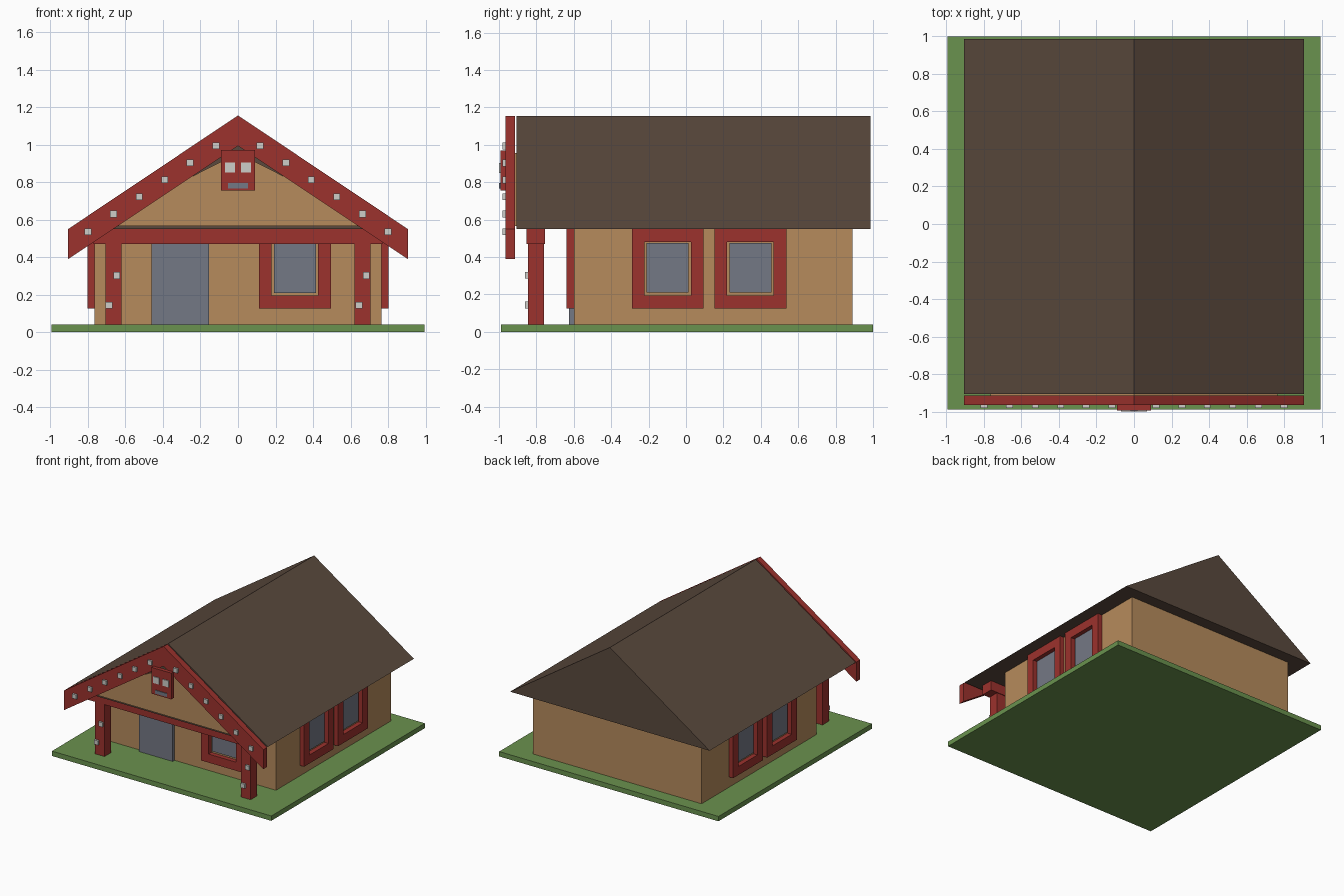
import bpy, bmesh, math
from mathutils import Matrix, Vector

if "Cube" in bpy.data.objects:
    bpy.data.objects.remove(bpy.data.objects["Cube"])


def material(name, r, g, b):
    def lin(c):
        c /= 255
        return c / 12.92 if c <= 0.04045 else ((c + 0.055) / 1.055) ** 2.4
    m = bpy.data.materials.new(name)
    m.diffuse_color = (lin(r), lin(g), lin(b), 1)
    m.use_nodes = True
    m.node_tree.nodes["Principled BSDF"].inputs["Base Color"].default_value = m.diffuse_color
    return m


GRASS = material("grass green", 106, 146, 78)
TAN = material("wall tan", 182, 139, 92)
RED = material("carved red", 156, 50, 45)
BROWN = material("roof brown", 90, 73, 61)
GLASS = material("glass grey", 116, 120, 133)
SHELL = material("shell white", 205, 205, 200)


def extrude_faces(name, mat, verts, faces, y0, y1, matrix=Matrix()):
    """Extrude flat faces drawn in x,z from y0 to y1."""
    bm = bmesh.new()
    vs = [bm.verts.new((x, y0, z)) for x, z in verts]
    fs = [bm.faces.new([vs[i] for i in f]) for f in faces]
    ext = bmesh.ops.extrude_face_region(bm, geom=fs, use_keep_orig=True)
    for v in ext["geom"]:
        if isinstance(v, bmesh.types.BMVert):
            v.co.y = y1
    bmesh.ops.recalc_face_normals(bm, faces=bm.faces[:])
    bm.transform(matrix)
    me = bpy.data.meshes.new(name)
    bm.to_mesh(me)
    bm.free()
    me.materials.append(mat)
    ob = bpy.data.objects.new(name, me)
    bpy.context.collection.objects.link(ob)
    return ob


def prism(name, mat, pts, y0, y1, matrix=Matrix()):
    return extrude_faces(name, mat, pts, [range(len(pts))], y0, y1, matrix)


def box(name, mat, x0, x1, y0, y1, z0, z1, matrix=Matrix()):
    pts = [(x0, z0), (x1, z0), (x1, z1), (x0, z1)]
    return prism(name, mat, pts, y0, y1, matrix)


def stud(name, x, y, z):
    h = 0.018
    box(name, SHELL, x - h, x + h, y - 0.016, y, z - h, z + h)


def window(name, origin, angle):
    """Red frame and glass, standing out toward local -y."""
    m = Matrix.Translation(Vector(origin)) @ Matrix.Rotation(angle, 4, 'Z')
    a, b = 0.192, 0.124
    ring = [(-a, 0.125), (a, 0.125), (a, 0.55), (-a, 0.55),
            (-b, 0.195), (b, 0.195), (b, 0.48), (-b, 0.48)]
    quads = [(i, (i + 1) % 4, (i + 1) % 4 + 4, i + 4) for i in range(4)]
    extrude_faces(name + "_frame", RED, ring, quads, -0.038, 0.0, m)
    box(name + "_glass", GLASS, -0.112, 0.112, -0.009, 0.0, 0.21, 0.475, m)


# Ground slab and walls
box("lawn", GRASS, -0.995, 0.995, -0.99, 1.0, 0, 0.04)
box("walls", TAN, -0.765, 0.765, -0.60, 0.89, 0.04, 0.55)

# Solid gable roof and front gable panel
prism("roof", BROWN, [(-0.905, 0.55), (0.905, 0.55), (0, 1.155)], -0.905, 0.987)
prism("gable_panel", TAN, [(-0.765, 0.565), (0.765, 0.565), (0, 0.955)], -0.915, -0.905)

# Bargeboards as one chevron
prism("bargeboards", RED, [(-0.905, 0.39), (0, 0.993), (0.905, 0.39),
                           (0.905, 0.55), (0, 1.155), (-0.905, 0.55)], -0.965, -0.915)

# Porch beam, posts and shell studs
box("porch_beam", RED, -0.77, 0.77, -0.852, -0.755, 0.47, 0.55)
for side, s in (("left", -1), ("right", 1)):
    box(side + "_post", RED, s * 0.663 - 0.043, s * 0.663 + 0.043, -0.845, -0.76, 0.04, 0.47)
    for i, (x, z) in enumerate(((0.8, 0.535), (0.663, 0.63), (0.527, 0.722),
                                (0.39, 0.812), (0.256, 0.903), (0.117, 0.994))):
        stud(f"{side}_board_stud_{i}", s * x, -0.965, z)
for x, z in ((-0.646, 0.302), (-0.687, 0.143), (0.684, 0.302), (0.645, 0.143)):
    stud("post_stud", x, -0.845, z)

# Carved face at the gable peak
box("mask", RED, -0.09, 0.09, -0.993, -0.96, 0.755, 0.97)
for s in (-1, 1):
    box("mask_eye", SHELL, s * 0.043 - 0.027, s * 0.043 + 0.027, -1.0, -0.993, 0.85, 0.903)
box("mask_mouth", GLASS, -0.053, 0.053, -0.999, -0.993, 0.767, 0.795)

# Door and windows
box("door", GLASS, -0.46, -0.155, -0.625, -0.60, 0.04, 0.49)
window("front_window", (0.303, -0.60, 0), 0)
for i, y in enumerate((-0.098, 0.344)):
    window(f"right_window_{i}", (0.765, y, 0), math.pi / 2)
    window(f"left_window_{i}", (-0.765, y, 0), -math.pi / 2)
